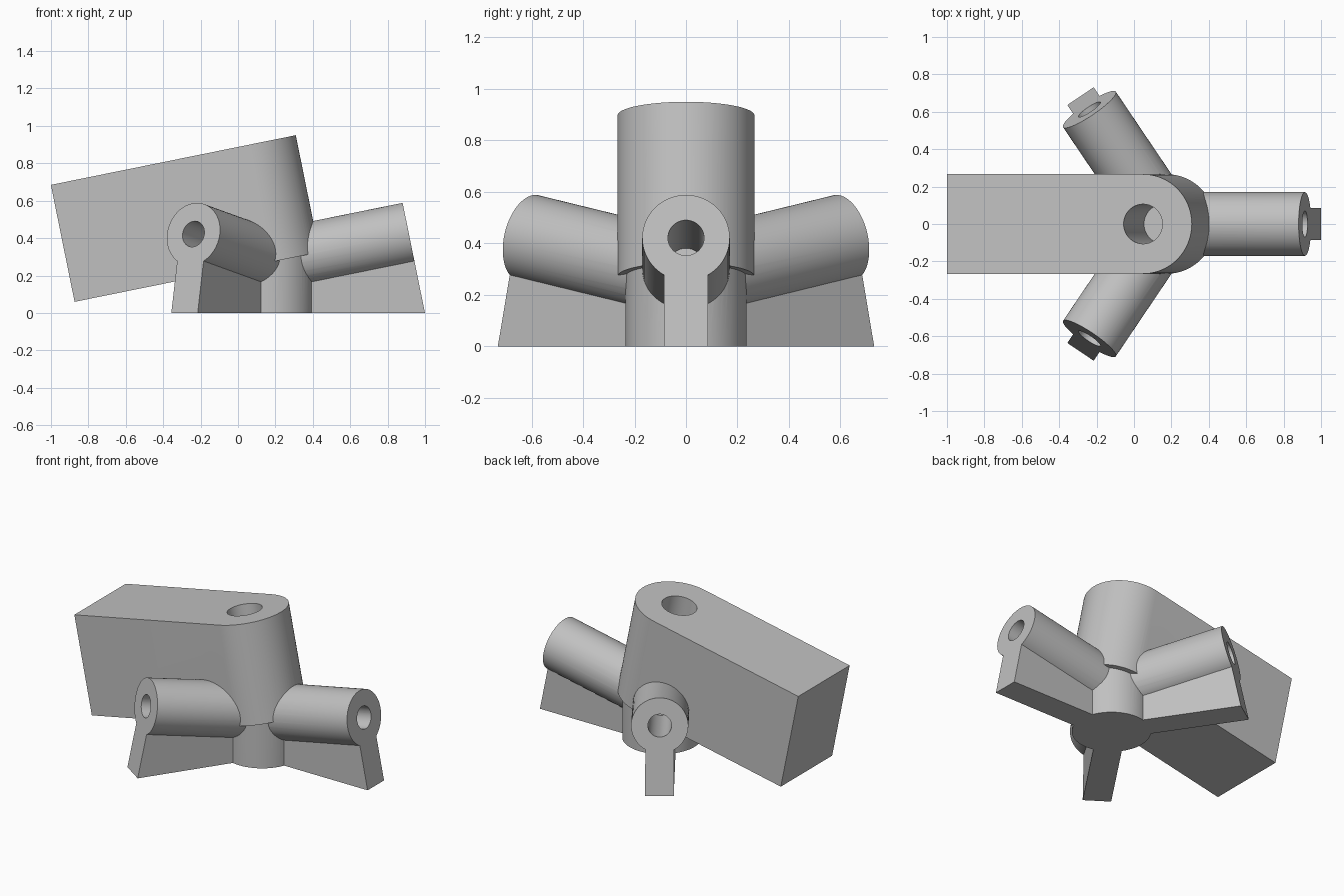
import bpy
import bmesh
from math import cos, sin, tan, pi, radians
from mathutils import Matrix, Vector

if "Cube" in bpy.data.objects:
    bpy.data.objects.remove(bpy.data.objects["Cube"])

grey = bpy.data.materials.new("plain grey")
grey.use_nodes = True
colour = (0.53, 0.53, 0.53, 1)
grey.diffuse_color = colour
grey.node_tree.nodes["Principled BSDF"].inputs["Base Color"].default_value = colour

TILT = 0.2                            # shared slope of the block and tubes
CENTRE = Vector((0.175, 0, 0.272))    # point where all axes meet
BLOCK_H, BLOCK_R, BLOCK_BACK = 0.638, 0.266, 1.07
TUBE_L, TUBE_R, WEB_HALF = 0.754, 0.17, 0.085
BORE_DEPTH = 0.55
LEG_ANGLES = [0, radians(124), radians(-124)]


def prism(name, points, height, matrix):
    """Extrude a flat outline along local z and place it."""
    bm = bmesh.new()
    face = bm.faces.new([bm.verts.new((x, y, 0)) for x, y in points])
    top = bmesh.ops.extrude_face_region(bm, geom=[face])["geom"]
    verts = [g for g in top if isinstance(g, bmesh.types.BMVert)]
    bmesh.ops.translate(bm, verts=verts, vec=(0, 0, height))
    bmesh.ops.recalc_face_normals(bm, faces=bm.faces)
    bm.transform(matrix)
    mesh = bpy.data.meshes.new(name)
    bm.to_mesh(mesh)
    bm.free()
    mesh.materials.append(grey)
    obj = bpy.data.objects.new(name, mesh)
    bpy.context.collection.objects.link(obj)
    return obj


def arc(radius, start, end, steps):
    return [(radius * cos(start + (end - start) * i / steps),
             radius * sin(start + (end - start) * i / steps)) for i in range(steps + 1)]


def circle(radius):
    return arc(radius, 0, 2 * pi, 64)[:-1]


# Central upright hub
hub = prism("three_leg_bracket", circle(0.235), 0.32,
            Matrix.Translation((CENTRE.x, 0, 0)))

# Tilted block with a rounded end and a blind bore in its top
tilted = Matrix.Translation(CENTRE) @ Matrix.Rotation(-TILT, 4, "Y")
outline = arc(BLOCK_R, -pi / 2, pi / 2, 48) + [(-BLOCK_BACK, BLOCK_R), (-BLOCK_BACK, -BLOCK_R)]
solids = [prism("block", outline, BLOCK_H, tilted)]
cutters = [prism("block_bore", circle(0.106), BORE_DEPTH + 0.1,
                 tilted @ Matrix.Translation((0, 0, BLOCK_H - BORE_DEPTH)))]

# Legs: a rising tube, a web down to the ground and a blind bore
end_r = TUBE_L * cos(TILT)
end_z = CENTRE.z + TUBE_L * sin(TILT)
web = [(0, 0), (end_r + end_z * tan(TILT), 0), (end_r, end_z), (0, CENTRE.z)]
for angle in LEG_ANGLES:
    turn = Matrix.Rotation(angle, 4, "Z")
    axis = Matrix.Translation(CENTRE) @ turn @ Matrix.Rotation(pi / 2 - TILT, 4, "Y")
    solids.append(prism("leg_tube", circle(TUBE_R), TUBE_L, axis))
    upright = (Matrix.Translation((CENTRE.x, 0, 0)) @ turn
               @ Matrix.Translation((0, WEB_HALF, 0)) @ Matrix.Rotation(pi / 2, 4, "X"))
    solids.append(prism("leg_web", web, 2 * WEB_HALF, upright))
    cutters.append(prism("leg_bore", circle(0.07), BORE_DEPTH + 0.1,
                         axis @ Matrix.Translation((0, 0, TUBE_L - BORE_DEPTH))))

# Fuse the solids, then drill the bores
for operation, parts in (("UNION", solids), ("DIFFERENCE", cutters)):
    for part in parts:
        part.hide_render = True
        mod = hub.modifiers.new(part.name, "BOOLEAN")
        mod.operation, mod.object, mod.solver = operation, part, "EXACT"

graph = bpy.context.evaluated_depsgraph_get()
fused = bpy.data.meshes.new_from_object(hub.evaluated_get(graph))
hub.modifiers.clear()
hub.data = fused
for part in solids + cutters:
    bpy.data.objects.remove(part)

bpy.ops.object.select_all(action="DESELECT")
hub.select_set(True)
bpy.context.view_layer.objects.active = hub
bpy.ops.object.shade_smooth_by_angle(angle=radians(25))
